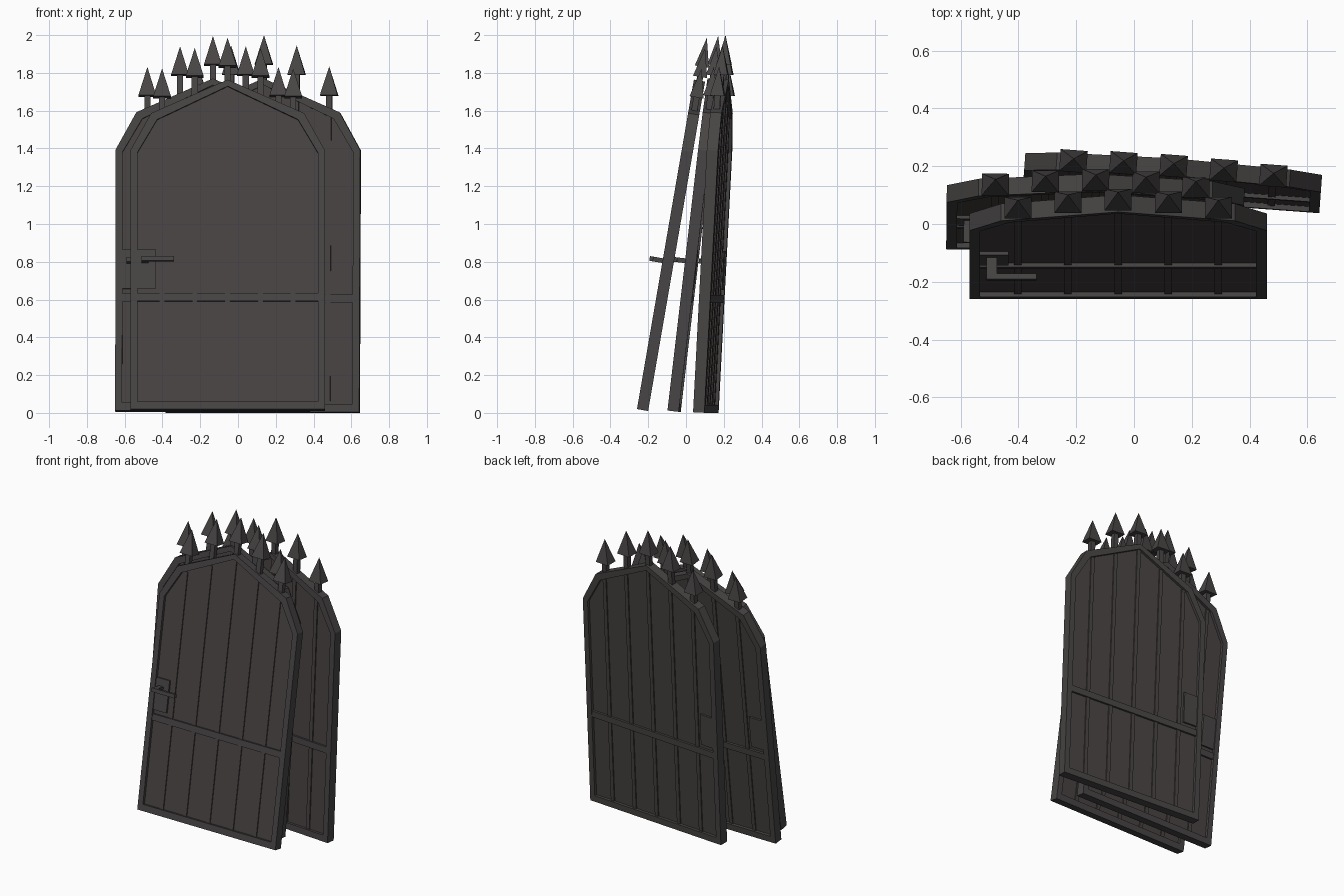
import bpy, bmesh, math
from mathutils import Matrix

if "Cube" in bpy.data.objects:
    bpy.data.objects.remove(bpy.data.objects["Cube"])


def material(name, rgb):
    m = bpy.data.materials.new(name)
    m.diffuse_color = (*rgb, 1)
    m.use_nodes = True
    m.node_tree.nodes["Principled BSDF"].inputs["Base Color"].default_value = m.diffuse_color
    return m


IRON = material("dark iron", (0.064, 0.059, 0.058))
WOOD = material("dark timber", (0.064, 0.056, 0.053))

# Half profiles (x, height) of the gate, mirrored to a closed outline
OUTER = [(0.515, 0.0), (0.515, 1.39), (0.405, 1.59), (0, 1.77)]
INNER = [(0.478, 0.042), (0.478, 1.378), (0.373, 1.556), (0, 1.735)]
STRIPS = [-0.347, -0.174, 0, 0.174, 0.347]
TIPS = {0: 2.0, 0.174: 1.945, 0.347: 1.835}


def outline(half):
    return half + [(-x, z) for x, z in reversed(half) if x > 0]


def finish(bm, name, mat, place):
    bmesh.ops.recalc_face_normals(bm, faces=bm.faces)
    me = bpy.data.meshes.new(name)
    bm.to_mesh(me)
    bm.free()
    me.materials.append(mat)
    ob = bpy.data.objects.new(name, me)
    ob.matrix_world = place
    bpy.context.collection.objects.link(ob)


def box(bm, x0, x1, y0, y1, z0, z1):
    m = Matrix.Translation(((x0 + x1) / 2, (y0 + y1) / 2, (z0 + z1) / 2)) \
        @ Matrix.Diagonal((x1 - x0, y1 - y0, z1 - z0, 1))
    bmesh.ops.create_cube(bm, size=1, matrix=m)


def frame(place):
    bm = bmesh.new()
    rings = [[bm.verts.new((x, y, z)) for x, z in outline(p)]
             for p, y in ((OUTER, -0.03), (INNER, -0.03), (INNER, 0.03), (OUTER, 0.03))]
    n = len(rings[0])
    for k in range(4):
        a, b = rings[k], rings[(k + 1) % 4]
        for i in range(n):
            j = (i + 1) % n
            bm.faces.new((a[i], a[j], b[j], b[i]))
    finish(bm, "frame", IRON, place)


def panel(place):
    bm = bmesh.new()
    f = bm.faces.new([bm.verts.new((x, -0.012, z)) for x, z in outline(INNER)])
    ext = bmesh.ops.extrude_face_region(bm, geom=[f])
    bmesh.ops.translate(bm, vec=(0, 0.024, 0),
                        verts=[v for v in ext["geom"] if isinstance(v, bmesh.types.BMVert)])
    finish(bm, "panel", WOOD, place)


def gate(cx, cy, lift, tilt, yaw):
    place = (Matrix.Translation((cx, cy, lift))
             @ Matrix.Rotation(math.radians(yaw), 4, 'Z')
             @ Matrix.Rotation(math.radians(-tilt), 4, 'X'))
    frame(place)
    panel(place)

    # Narrow strips covering the joints between boards, both sides
    bm = bmesh.new()
    for x in STRIPS:
        box(bm, x - 0.013, x + 0.013, -0.019, 0.019, 0.035, 1.74 - 0.48 * (abs(x) + 0.013))
    finish(bm, "board_strips", WOOD, place)

    # Horizontal rail
    bm = bmesh.new()
    box(bm, -0.48, 0.48, -0.026, 0.026, 0.582, 0.624)
    finish(bm, "cross_rail", IRON, place)

    # Lock plate, seen on both sides
    bm = bmesh.new()
    box(bm, -0.479, -0.38, -0.024, 0.024, 0.65, 0.858)
    finish(bm, "lock_plate", IRON, place)

    # L-shaped lever on the front
    bm = bmesh.new()
    box(bm, -0.455, -0.42, -0.10, -0.01, 0.785, 0.81)
    box(bm, -0.455, -0.283, -0.10, -0.08, 0.785, 0.81)
    finish(bm, "lever_handle", IRON, place)

    # Spear points along the top
    bm = bmesh.new()
    for x in STRIPS:
        tip = TIPS[abs(x)]
        box(bm, x - 0.016, x + 0.016, -0.016, 0.016, 1.745 - 0.445 * abs(x), tip - 0.15)
        m = (Matrix.Translation((x, 0, tip - 0.0775))
             @ Matrix.Diagonal((0.094, 0.076, 1, 1))
             @ Matrix.Rotation(math.pi / 4, 4, 'Z'))
        bmesh.ops.create_cone(bm, cap_ends=True, segments=4, radius1=math.sqrt(0.5),
                              radius2=0, depth=0.155, matrix=m)
    finish(bm, "spear_points", IRON, place)


# Three gates leaning one against another
gate(-0.055, -0.23, 0.015, 9.8, 0)
gate(-0.135, -0.063, 0.009, 6.7, -0.6)
gate(0.13, 0.105, 0.002, 3.0, -4.2)
